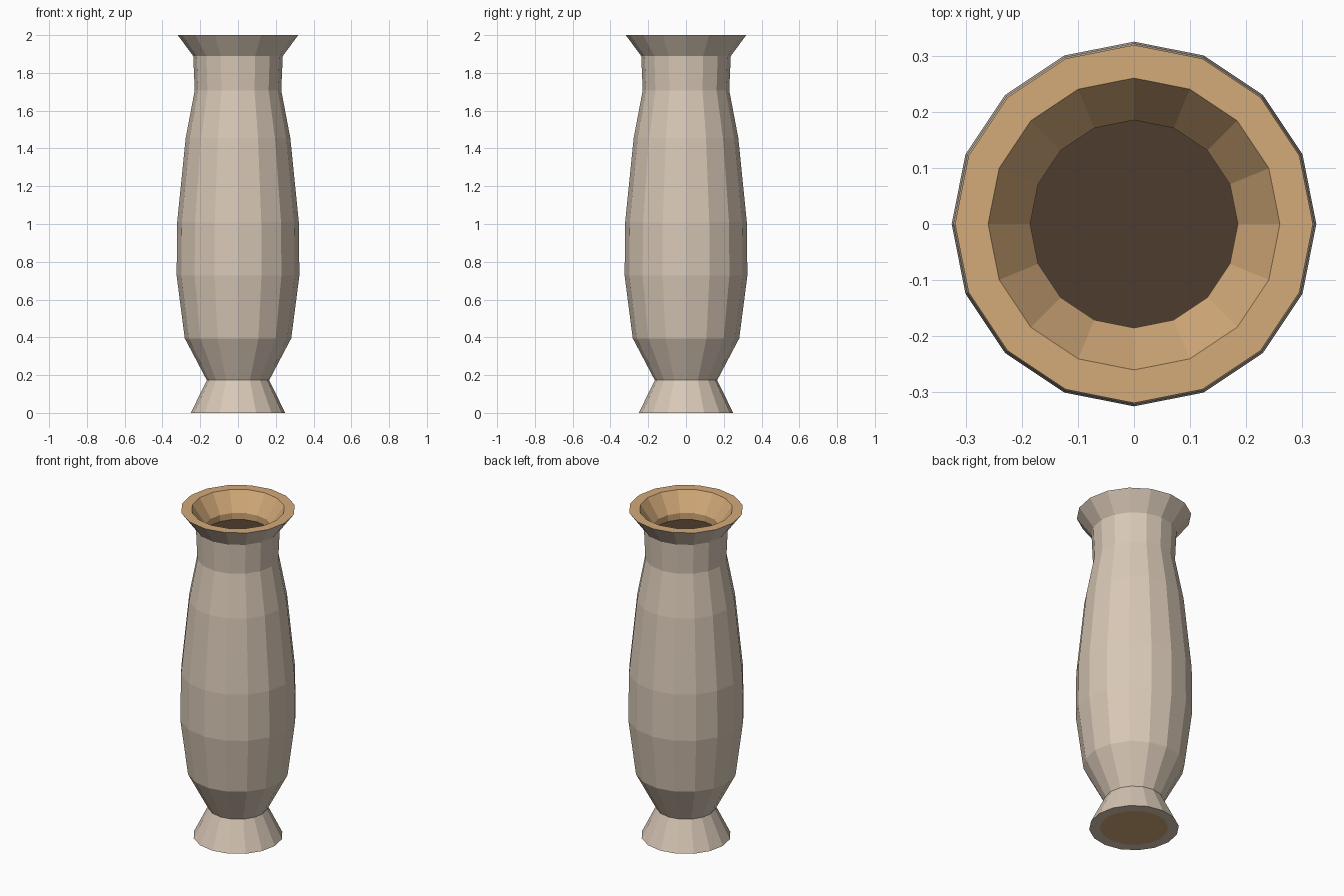
import bpy, math

if "Cube" in bpy.data.objects:
    bpy.data.objects.remove(bpy.data.objects["Cube"])

SIDES = 16


def material(name, rgb):
    m = bpy.data.materials.new(name)
    lin = [((c / 255 + 0.055) / 1.055) ** 2.4 for c in rgb]
    m.diffuse_color = (*lin, 1)
    m.use_nodes = True
    m.node_tree.nodes["Principled BSDF"].inputs["Base Color"].default_value = m.diffuse_color
    return m


def lathe(name, profile, mat):
    """Spin (radius, z) points around z; a radius of 0 closes with one flat cap."""
    verts, faces, rings = [], [], []
    for r, z in profile:
        if r == 0:
            rings.append(None)
            continue
        start = len(verts)
        rings.append([start + i for i in range(SIDES)])
        for i in range(SIDES):
            a = 2 * math.pi * i / SIDES
            verts.append((r * math.cos(a), r * math.sin(a), z))
    for a, b in zip(rings, rings[1:]):
        if a is None:
            faces.append(b[::-1])      # cap facing down
        elif b is None:
            faces.append(a)            # cap facing up
        else:
            for i in range(SIDES):
                j = (i + 1) % SIDES
                faces.append((a[i], a[j], b[j], b[i]))
    mesh = bpy.data.meshes.new(name)
    mesh.from_pydata(verts, [], faces)
    mesh.materials.append(mat)
    obj = bpy.data.objects.new(name, mesh)
    bpy.context.collection.objects.link(obj)
    return obj


stone = material("pale stone", (216, 200, 182))
clay = material("tan clay", (211, 170, 121))
dark = material("dark hollow", (78, 60, 46))

# Outer wall: underside ring, flared foot, belly, neck and flared lip
lathe("vase_body", [
    (0.19, 0.0), (0.25, 0.0), (0.165, 0.173), (0.282, 0.395),
    (0.325, 0.727), (0.322, 1.01), (0.277, 1.455), (0.229, 1.708),
    (0.237, 1.889), (0.319, 2.0)], stone)

# Flat rim, sloping mouth and short throat
lathe("mouth_rim", [
    (0.319, 2.0), (0.26, 2.0), (0.185, 1.89), (0.185, 1.85)], clay)

# Dark floor of the mouth
lathe("mouth_hollow", [(0.185, 1.85), (0, 1.85)], dark)

# Unglazed disc under the foot
lathe("foot_underside", [(0, 0.0), (0.19, 0.0)], clay)
